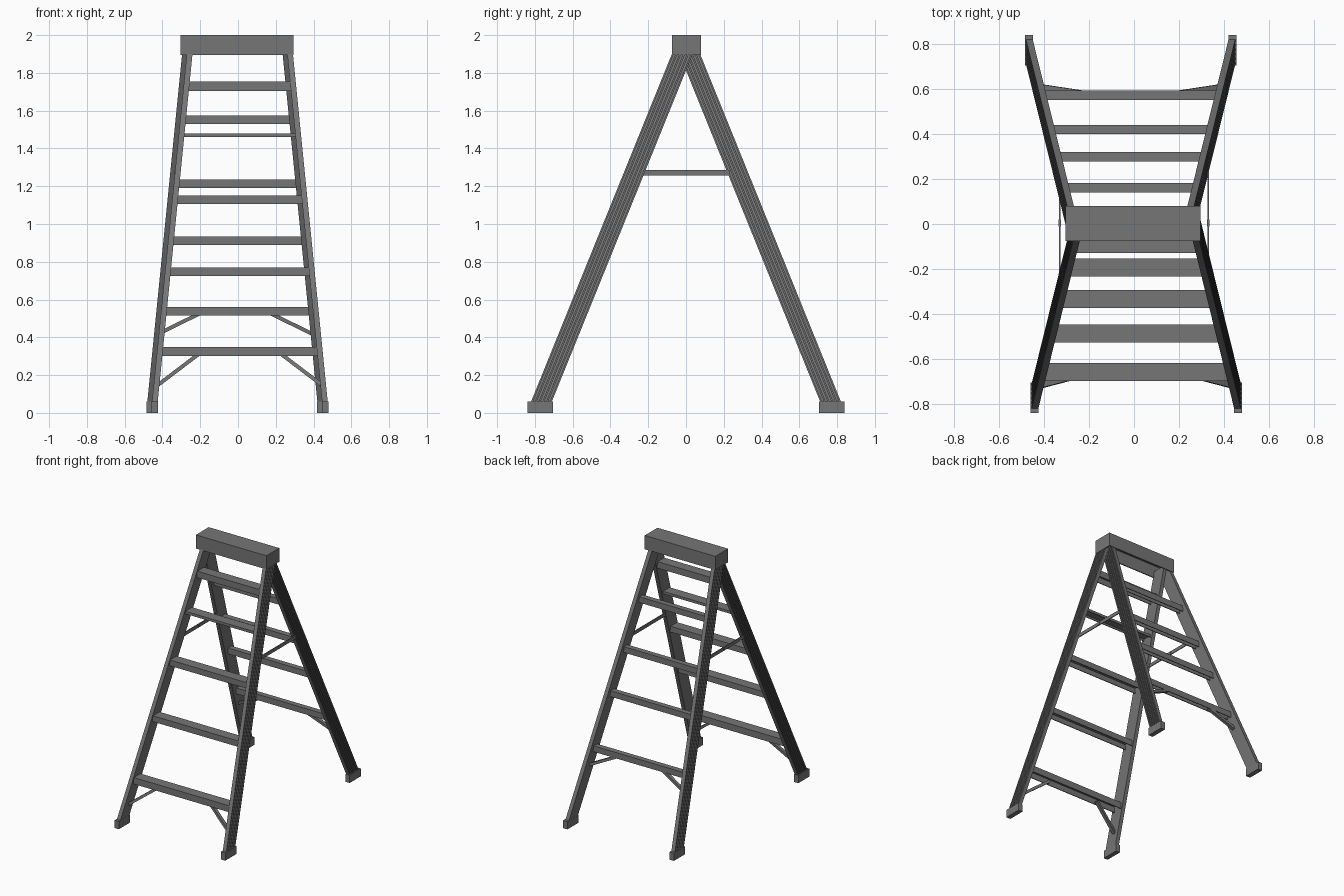
import bpy, bmesh
from mathutils import Vector

cube = bpy.data.objects.get("Cube")
if cube:
    bpy.data.objects.remove(cube)

grey = bpy.data.materials.new("dark grey")
grey.use_nodes = True
colour = (0.18, 0.18, 0.18, 1)
grey.diffuse_color = colour
grey.node_tree.nodes["Principled BSDF"].inputs["Base Color"].default_value = colour


def loft(name, lower, upper):
    """Solid between two matching outlines."""
    bm = bmesh.new()
    a = [bm.verts.new(p) for p in lower]
    b = [bm.verts.new(p) for p in upper]
    n = len(a)
    bm.faces.new(a)
    bm.faces.new(b)
    for i in range(n):
        j = (i + 1) % n
        bm.faces.new((a[i], a[j], b[j], b[i]))
    bmesh.ops.recalc_face_normals(bm, faces=bm.faces)
    mesh = bpy.data.meshes.new(name)
    bm.to_mesh(mesh)
    bm.free()
    mesh.materials.append(grey)
    obj = bpy.data.objects.new(name, mesh)
    bpy.context.collection.objects.link(obj)
    return obj


def box(name, x0, x1, y0, y1, z0, z1):
    ring = [(x0, y0), (x1, y0), (x1, y1), (x0, y1)]
    return loft(name, [(x, y, z0) for x, y in ring], [(x, y, z1) for x, y in ring])


def bar(name, start, end, width, depth):
    """Straight flat bar between two points."""
    start, end = Vector(start), Vector(end)
    along = (end - start).normalized()
    side = along.cross(Vector((0, 1, 0))).normalized() * width / 2
    deep = along.cross(side).normalized() * depth / 2
    ring = [side + deep, side - deep, -side - deep, -side + deep]
    return loft(name, [start + r for r in ring], [end + r for r in ring])


def channel(name, x0, x1, y0, y1, z0, z1, wall=0.006):
    """Step: a flat top with a lip hanging down on both long edges."""
    ring = [(y0, z0), (y0, z1), (y1, z1), (y1, z0), (y1 - wall, z0),
            (y1 - wall, z1 - wall), (y0 + wall, z1 - wall), (y0 + wall, z0)]
    return loft(name, [(x0, y, z) for y, z in ring], [(x1, y, z) for y, z in ring])


RAIL_WIDTH, RAIL_THICK = 0.11, 0.03


def rail_y(z):
    return 0.765 - 0.405 * (z - 0.06)


def rail_x(z):
    return 0.465 - 0.1 * (z - 0.06)


def rail_outline(z, centre, side, facing, ribs=6):
    """Smooth inside face, ribbed outside face."""
    out, mid = rail_x(z), rail_y(z)
    points = [(out - RAIL_THICK, RAIL_WIDTH / 2), (out - RAIL_THICK, -RAIL_WIDTH / 2)]
    pitch = RAIL_WIDTH / (2 * ribs - 1)
    for i in range(2 * ribs - 1):
        x = out if i % 2 == 0 else out - 0.01
        y = -RAIL_WIDTH / 2 + i * pitch
        points += [(x, y), (x, y + pitch)]
    return [(centre + side * x, facing * (mid + y), z) for x, y in points]


def build_frame(label, facing, centre, steps, depth, brace):
    for side, hand in ((1, "left"), (-1, "right")):
        loft(f"{label}_{hand}_rail", rail_outline(0.03, centre, side, facing),
             rail_outline(1.94, centre, side, facing))
        box(f"{label}_{hand}_foot", centre + side * 0.434, centre + side * 0.47,
            facing * 0.705, facing * 0.84, 0, 0.06)
        # Diagonal brace under the lowest step
        x_in, z_in, z_out = brace
        bar(f"{label}_{hand}_brace",
            (centre + side * x_in, facing * rail_y(z_in), z_in),
            (centre + side * (rail_x(z_out) - 0.025), facing * (rail_y(z_out) - 0.01), z_out),
            0.02, 0.025)
    for i, (low, high) in enumerate(steps):
        reach = rail_x((low + high) / 2) - RAIL_THICK + 0.008
        mid = facing * rail_y((low + high) / 2)
        channel(f"{label}_step_{i + 1}", centre - reach, centre + reach,
                mid - depth / 2, mid + depth / 2, low, high)


build_frame("front", -1, 0.01,
            [(0.30, 0.35), (0.725, 0.77), (1.105, 1.15), (1.46, 1.48), (1.705, 1.755)],
            0.08, (0.22, 0.31, 0.15))
build_frame("back", 1, -0.015,
            [(0.515, 0.56), (0.89, 0.935), (1.19, 1.235), (1.53, 1.575)],
            0.042, (0.19, 0.525, 0.42))

# Folding spreaders with a centre hinge
for side, hand in ((1, "left"), (-1, "right")):
    x = side * 0.33
    box(f"{hand}_spreader", x - 0.003, x + 0.003, -0.23, 0.23, 1.258, 1.285)
    box(f"{hand}_spreader_hinge", x - 0.006, x + 0.006, -0.01, 0.02, 1.26, 1.283)

# Hollow top cap: a plate and four walls
X0, X1, Y0, Y1, Z0, Z1, W = -0.305, 0.295, -0.075, 0.08, 1.895, 2.0, 0.008
box("cap_top", X0, X1, Y0, Y1, Z1 - W, Z1)
box("cap_front_wall", X0, X1, Y0, Y0 + W, Z0, Z1 - W)
box("cap_back_wall", X0, X1, Y1 - W, Y1, Z0, Z1 - W)
box("cap_right_wall", X0, X0 + W, Y0 + W, Y1 - W, Z0, Z1 - W)
box("cap_left_wall", X1 - W, X1, Y0 + W, Y1 - W, Z0, Z1 - W)
